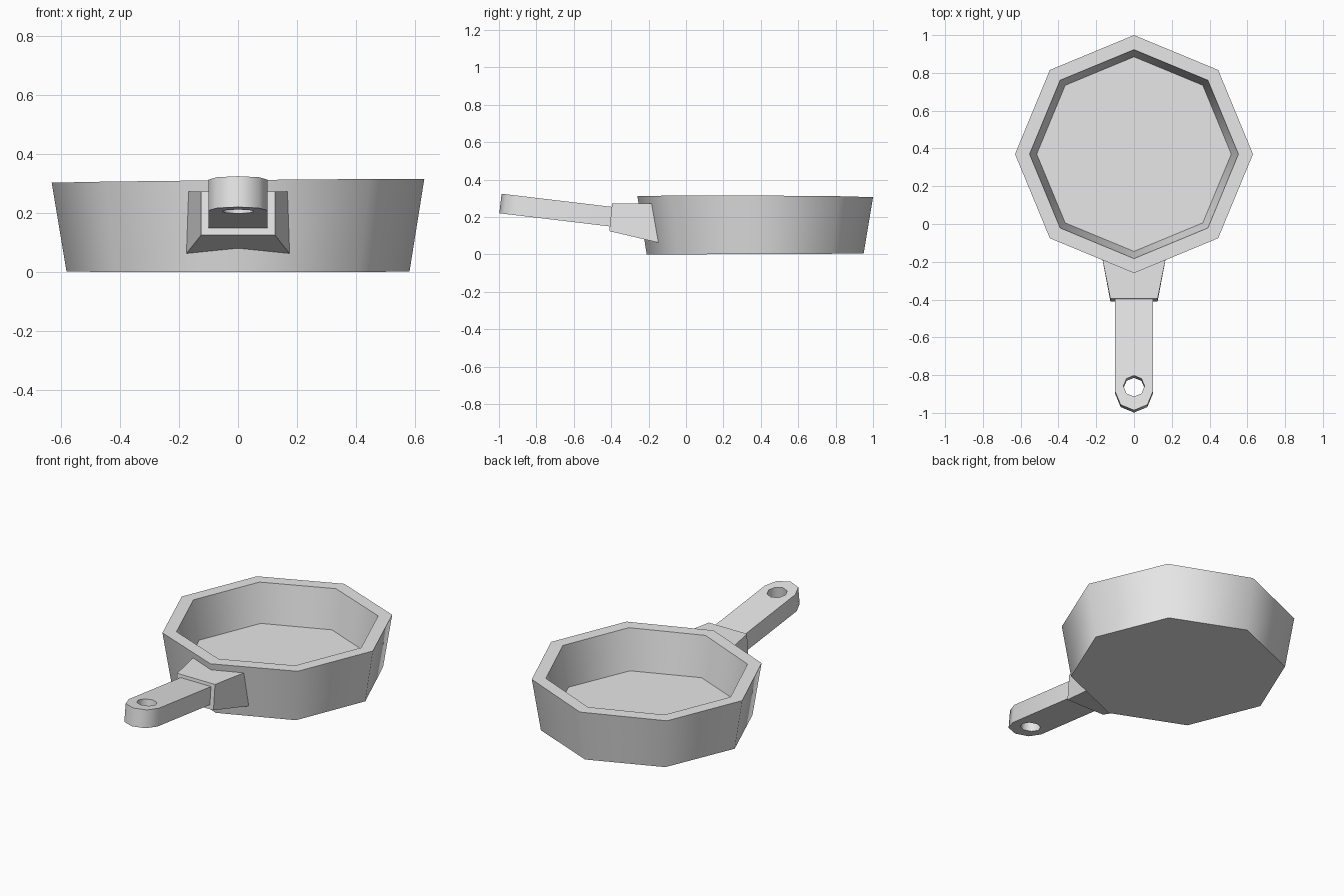
import bpy
import bmesh
from math import sin, cos, pi, atan, radians
from mathutils import Matrix

cube = bpy.data.objects.get("Cube")
if cube:
    bpy.data.objects.remove(cube, do_unlink=True)

metal = bpy.data.materials.new("grey_metal")
metal.use_nodes = True
GREY = (0.8, 0.8, 0.8, 1)
metal.diffuse_color = GREY
metal.node_tree.nodes["Principled BSDF"].inputs["Base Color"].default_value = GREY


def finish(name, bm, smooth=True):
    """Turn a bmesh into a named object with sharp corners kept."""
    bmesh.ops.recalc_face_normals(bm, faces=bm.faces)
    mesh = bpy.data.meshes.new(name)
    bm.to_mesh(mesh)
    bm.free()
    mesh.materials.append(metal)
    obj = bpy.data.objects.new(name, mesh)
    bpy.context.collection.objects.link(obj)
    if smooth:
        bpy.ops.object.select_all(action="DESELECT")
        obj.select_set(True)
        bpy.context.view_layer.objects.active = obj
        bpy.ops.object.shade_smooth_by_angle(angle=radians(50))
    return obj


def circle(radius, cy, start=0, steps=8):
    """Points at every 45 degrees around (0, cy)."""
    return [(radius * cos(start + i * pi / 4), cy + radius * sin(start + i * pi / 4))
            for i in range(steps)]


# Pan: octagonal rings from the underside, over the rim, down to the floor
PAN_Y = 0.37
bm = bmesh.new()
rings = []
for radius, z in [(0.58, 0), (0.63, 0.309), (0.553, 0.309), (0.515, 0.075)]:
    tilt = 0.01 * z / 0.309
    rings.append([bm.verts.new((x, y, z + tilt * x + (0.004 - tilt * 0.8) * (y - PAN_Y)
                                + (0.0023 if z == 0 else 0)))
                  for x, y in circle(radius, PAN_Y)])
for low, high in zip(rings, rings[1:]):
    for i in range(8):
        j = (i + 1) % 8
        bm.faces.new((low[i], low[j], high[j], high[i]))
bm.faces.new(rings[0])
bm.faces.new(rings[-1])
finish("pan_body", bm)

# Bracket: tapered block whose back is notched around the pan corner
bm = bmesh.new()
top = [(-0.125, -0.395), (0.125, -0.395), (0.169, -0.175), (0, -0.22), (-0.169, -0.175)]
bottom = [(-0.125, -0.41), (0.125, -0.41), (0.176, -0.14), (0, -0.2), (-0.176, -0.14)]
upper = [bm.verts.new((x, y, 0.273)) for x, y in top]
lower = [bm.verts.new((x, y, 0.125 - 0.235 * (y + 0.41))) for x, y in bottom]
bm.faces.new(upper)
bm.faces.new(lower)
for i in range(5):
    j = (i + 1) % 5
    bm.faces.new((lower[i], lower[j], upper[j], upper[i]))
finish("handle_bracket", bm, smooth=False)

# Handle: rounded bar with a hanging hole, sloping up toward its end
bm = bmesh.new()
outline = [(0.1, 0.04), (-0.1, 0.04)] + circle(0.1, -0.49, pi, 5)
for loop in (outline, circle(0.056, -0.461)):
    verts = [bm.verts.new((x, y, 0)) for x, y in loop]
    for a, b in zip(verts, verts[1:] + verts[:1]):
        bm.edges.new((a, b))
bmesh.ops.triangle_fill(bm, edges=bm.edges[:], use_beauty=True)
extruded = bmesh.ops.extrude_face_region(bm, geom=bm.faces[:], use_keep_orig=True)
moved = [v for v in extruded["geom"] if isinstance(v, bmesh.types.BMVert)]
bmesh.ops.translate(bm, verts=moved, vec=(0, 0, -0.105))
bm.transform(Matrix.Translation((0, -0.4, 0.255)) @ Matrix.Rotation(-atan(0.119), 4, "X"))
finish("handle", bm)
